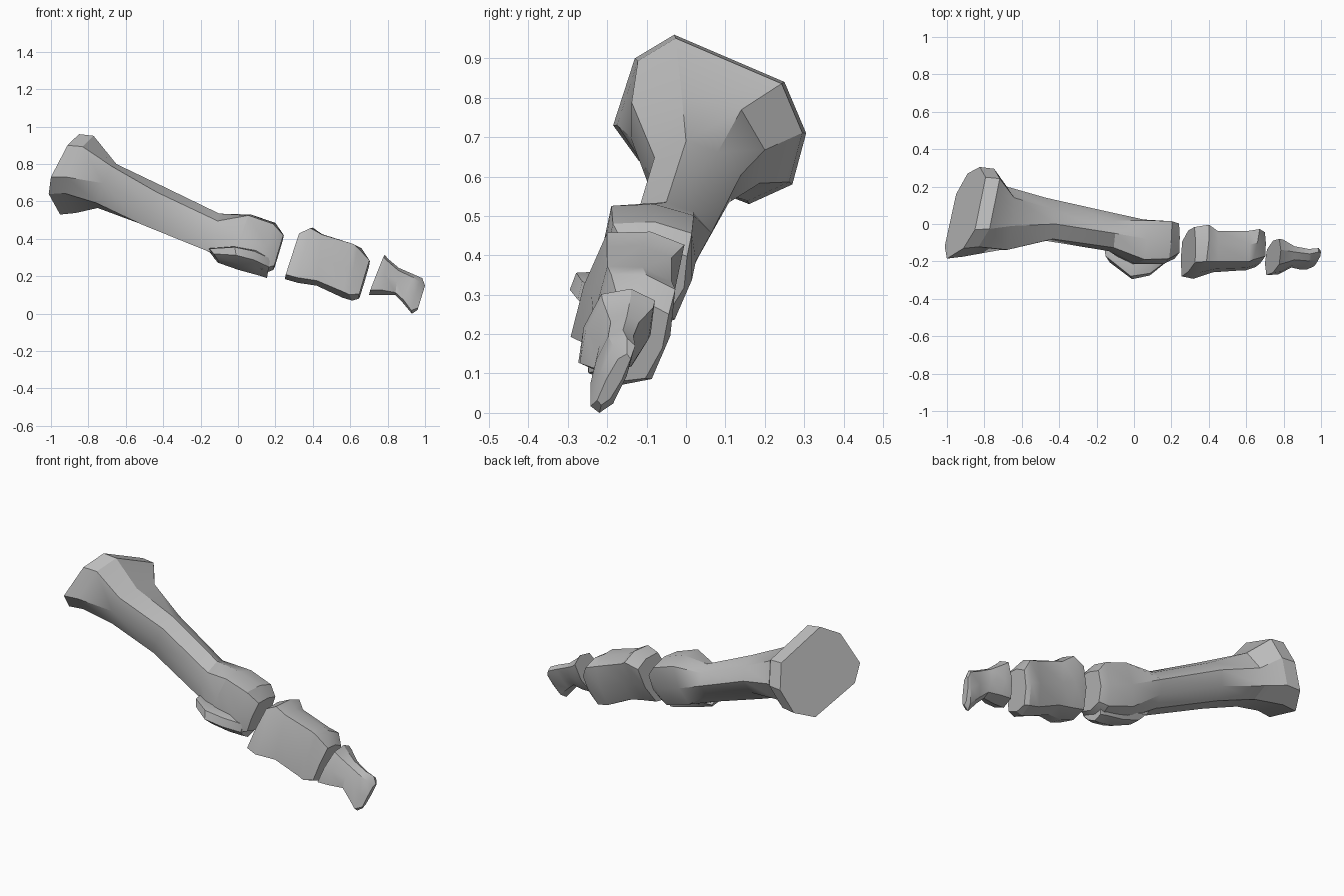
import bpy
import bmesh
from math import radians
from mathutils import Vector

cube = bpy.data.objects.get("Cube")
if cube:
    bpy.data.objects.remove(cube, do_unlink=True)

# Section corners run from the back, over the top, to the front and underneath
BACK, TOP, FRONT, BOTTOM = (1, 0), (0, 1), (-1, 0), (0, -1)
CORNERS = [(1, 1), (-1, 1), (-1, -1), (1, -1)]
SIDES = 8

# Single plain grey
grey = bpy.data.materials.new("bone_grey")
colour = (0.5, 0.5, 0.5, 1)
grey.use_nodes = True
grey.diffuse_color = colour
for node in grey.node_tree.nodes:
    if node.type == 'BSDF_PRINCIPLED':
        node.inputs["Base Color"].default_value = colour


def section(top, bottom, side, fullness):
    """Eight-sided ring; fullness says how far each corner is filled out."""
    top, bottom, side = Vector(top), Vector(bottom), Vector(side)
    centre, rise = (top + bottom) / 2, (top - bottom) / 2
    ring = []
    for middle, corner, fill in zip((BACK, TOP, FRONT, BOTTOM), CORNERS, fullness):
        ring.append(centre + side * middle[0] + rise * middle[1])
        ring.append(centre + (side * corner[0] + rise * corner[1]) * fill)
    return ring


def sections(stations, fullness):
    return [section(top, bottom, side, fullness) for top, bottom, side in stations]


def loft(name, rings):
    """Skins a chain of rings, caps both ends and shades by angle."""
    bm = bmesh.new()
    loops = [[bm.verts.new(point) for point in ring] for ring in rings]
    for first, second in zip(loops, loops[1:]):
        for k in range(SIDES):
            n = (k + 1) % SIDES
            bm.faces.new((first[k], first[n], second[n], second[k]))
    bm.faces.new(loops[0])
    bm.faces.new(loops[-1])
    bmesh.ops.recalc_face_normals(bm, faces=bm.faces)
    mesh = bpy.data.meshes.new(name)
    bm.to_mesh(mesh)
    bm.free()
    mesh.materials.append(grey)
    bone = bpy.data.objects.new(name, mesh)
    bpy.context.collection.objects.link(bone)
    bpy.ops.object.select_all(action='DESELECT')
    bone.select_set(True)
    bpy.context.view_layer.objects.active = bone
    bpy.ops.object.shade_smooth_by_angle(angle=radians(28))


# Long bone: slanted flat joint face, flared rim, ridged shaft and boxy head
joint_outline = [(0.305, 0.71), (0.25, 0.84), (-0.03, 0.96), (-0.13, 0.9),
                 (-0.185, 0.73), (-0.12, 0.64), (0.16, 0.53), (0.27, 0.58)]
joint_face = [Vector((-1.223 + 0.375 * y + 0.4 * z, y, z)) for y, z in joint_outline]
middle = sum(joint_face, Vector()) / SIDES
joint_rim = [middle + (p - middle) * 0.96 + Vector((0.08, 0, 0)) for p in joint_face]
neck = [((-0.65, -0.01, 0.8), (-0.75, 0.07, 0.565), (0.02, 0.17, -0.015))]
shaft = [
    ((-0.42, 0, 0.69), (-0.52, 0.05, 0.48), (0, 0.115, 0.02)),
    ((-0.1, -0.05, 0.535), (-0.17, -0.03, 0.34), (0, 0.105, 0.02)),
]
head = [
    ((0.07, -0.08, 0.53), (-0.03, -0.11, 0.26), (0.01, 0.12, -0.01)),
    ((0.2, -0.08, 0.485), (0.13, -0.12, 0.21), (0.01, 0.115, -0.01)),
    ((0.245, -0.07, 0.42), (0.19, -0.12, 0.235), (0, 0.09, -0.01)),
]
loft("long_bone", [joint_face, joint_rim]
     + sections(neck, (0.85, 0.8, 0.87, 0.75))
     + sections(shaft, (0.62, 0.75, 0.87, 0.6))
     + sections(head, (0.85, 0.9, 0.85, 0.75)))

# Lobe under the head of the long bone
lobe = [
    ((-0.16, -0.11, 0.35), (-0.1, -0.15, 0.27), (0, 0.075, -0.01)),
    ((-0.02, -0.2, 0.36), (0, -0.17, 0.235), (0, 0.11, -0.015)),
    ((0.1, -0.19, 0.34), (0.11, -0.15, 0.205), (0.02, 0.105, -0.015)),
    ((0.175, -0.15, 0.31), (0.155, -0.13, 0.19), (0, 0.07, 0)),
]
loft("head_lobe", sections(lobe, (0.75, 0.75, 0.6, 0.75)))

# Boxy middle bone
middle_bone = [
    ((0.33, -0.1, 0.43), (0.25, -0.19, 0.185), (0, 0.11, -0.01)),
    ((0.4, -0.09, 0.46), (0.32, -0.2, 0.165), (0.01, 0.115, -0.01)),
    ((0.45, -0.11, 0.425), (0.42, -0.18, 0.15), (0, 0.095, -0.01)),
    ((0.62, -0.11, 0.37), (0.56, -0.17, 0.085), (0, 0.095, -0.015)),
    ((0.66, -0.1, 0.35), (0.61, -0.17, 0.07), (0.02, 0.095, -0.015)),
    ((0.705, -0.1, 0.28), (0.645, -0.17, 0.08), (0, 0.075, -0.015)),
]
loft("middle_bone", sections(middle_bone, (0.83, 0.92, 0.87, 0.8)))

# Small waisted tip bone
tip_bone = [
    ((0.785, -0.14, 0.315), (0.7, -0.21, 0.1), (0, 0.085, -0.01)),
    ((0.8, -0.14, 0.295), (0.77, -0.21, 0.1), (0, 0.08, -0.01)),
    ((0.86, -0.15, 0.245), (0.84, -0.2, 0.1), (0, 0.045, 0)),
    ((0.94, -0.16, 0.21), (0.88, -0.215, 0.06), (0, 0.04, 0)),
    ((0.985, -0.15, 0.19), (0.93, -0.22, 0), (0.01, 0.035, 0)),
    ((1, -0.15, 0.15), (0.96, -0.215, 0.02), (0, 0.02, 0)),
]
loft("tip_bone", sections(tip_bone, (0.8, 0.8, 0.82, 0.75)))
